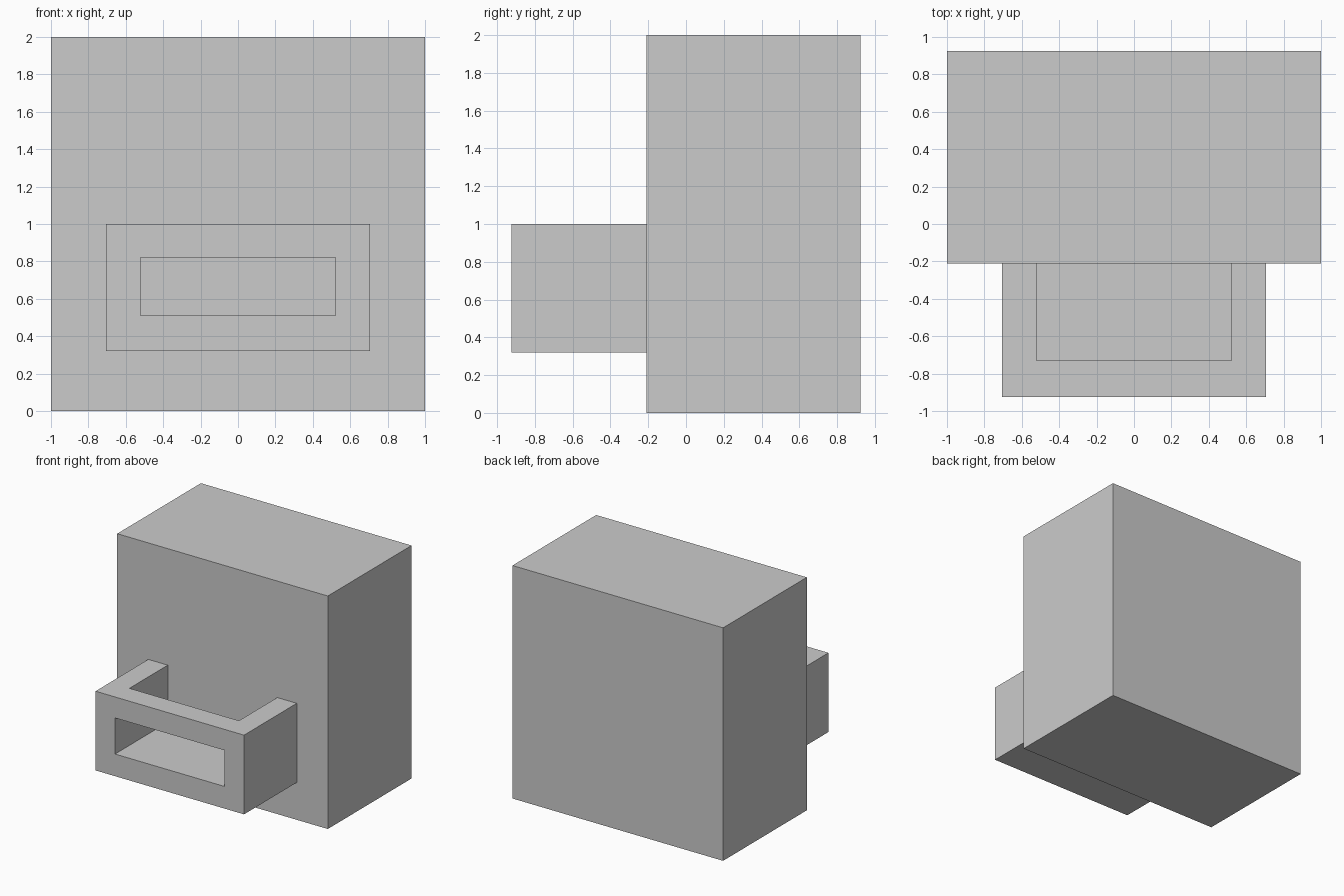
import bpy
import bmesh

if "Cube" in bpy.data.objects:
    bpy.data.objects.remove(bpy.data.objects["Cube"])


def extrude_x(name, profile, half_width):
    """Solid made by sweeping a (y, z) profile from -half_width to +half_width in x."""
    bm = bmesh.new()
    face = bm.faces.new([bm.verts.new((-half_width, y, z)) for y, z in profile])
    swept = bmesh.ops.extrude_face_region(bm, geom=[face])["geom"]
    verts = [v for v in swept if isinstance(v, bmesh.types.BMVert)]
    bmesh.ops.translate(bm, verts=verts, vec=(2 * half_width, 0, 0))
    bmesh.ops.recalc_face_normals(bm, faces=bm.faces)
    mesh = bpy.data.meshes.new(name)
    bm.to_mesh(mesh)
    bm.free()
    obj = bpy.data.objects.new(name, mesh)
    bpy.context.collection.objects.link(obj)
    return obj


def rect(y0, y1, z0, z1):
    return [(y0, z0), (y1, z0), (y1, z1), (y0, z1)]


FRONT, JOIN, BACK = -0.925, -0.21, 0.925

# Main block
extrude_x("body", rect(JOIN, BACK, 0, 2), 1.0)

# Open-topped tray on the front
tray = extrude_x("tray", rect(FRONT, JOIN, 0.32, 1.0), 0.705)

# Cutter: tray cavity joined to the front window, sharing floor and side walls
cutter = extrude_x("tray_cutter", [
    (FRONT - 0.2, 0.51), (JOIN + 0.1, 0.51), (JOIN + 0.1, 1.2),
    (-0.73, 1.2), (-0.73, 0.82), (FRONT - 0.2, 0.82)], 0.52)
cutter.hide_render = True
cutter.hide_set(True)

hollow = tray.modifiers.new("hollow", 'BOOLEAN')
hollow.operation = 'DIFFERENCE'
hollow.solver = 'EXACT'
hollow.object = cutter
